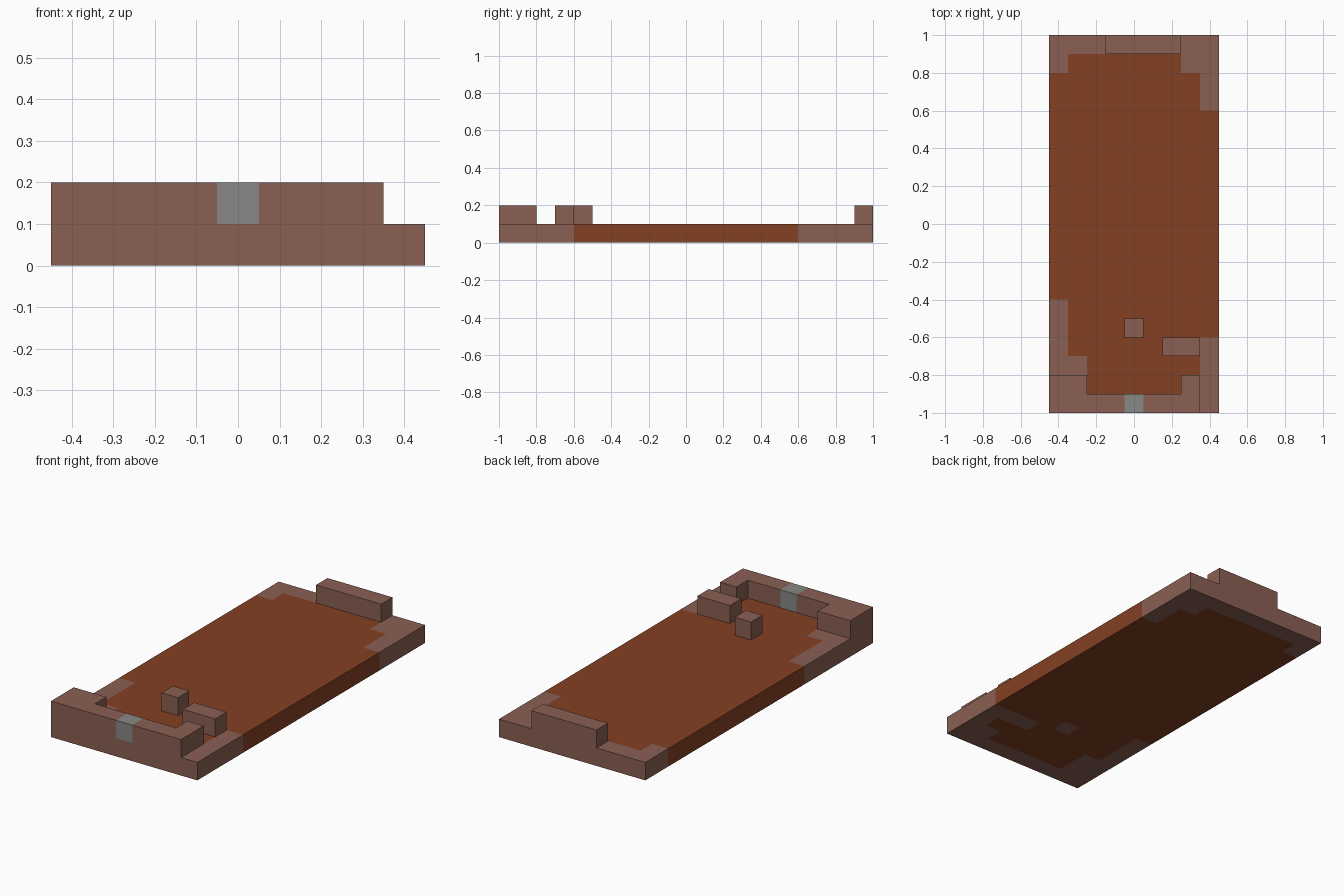
import bpy
import bmesh
from mathutils import Vector

cube = bpy.data.objects.get("Cube")
if cube:
    bpy.data.objects.remove(cube)

UNIT = 0.1
ORIGIN = Vector((-0.45, -1.0, 0.0))
SIDES = [Vector(d) for d in ((1, 0, 0), (-1, 0, 0), (0, 1, 0),
                             (0, -1, 0), (0, 0, 1), (0, 0, -1))]


def srgb(*rgb):
    return [((c / 255 + 0.055) / 1.055) ** 2.4 for c in rgb] + [1.0]


def material(name, colour):
    mat = bpy.data.materials.new(name)
    mat.use_nodes = True
    mat.diffuse_color = colour
    mat.node_tree.nodes["Principled BSDF"].inputs["Base Color"].default_value = colour
    return mat


EARTH, STONE, GREY = range(3)
MATERIALS = [material("rust_brown_earth", srgb(131, 64, 35)),
             material("dusty_brown_stone", srgb(138, 96, 83)),
             material("grey_stone", srgb(136, 136, 134))]


def fill(rects, z, mat):
    """Blocks covering rectangles (x start, x end, y start, y end)."""
    return {(x, y, z): mat for x0, x1, y0, y1 in rects
            for x in range(x0, x1) for y in range(y0, y1)}


# Raised parts, one block high
raised = {
    "front_wall": fill([(0, 8, 0, 1), (0, 2, 1, 2), (7, 8, 1, 2)], 1, STONE),
    "back_wall": fill([(3, 7, 19, 20)], 1, STONE),
    "small_post": fill([(4, 5, 4, 5)], 1, STONE),
    "low_rail": fill([(6, 8, 3, 4)], 1, STONE),
}
raised["front_wall"].update(fill([(4, 5, 0, 1)], 1, GREY))

# Floor: earth with stone corners, edges and footings below raised parts
floor = fill([(0, 9, 0, 20)], 0, EARTH)
floor.update(fill([(0, 9, 0, 1), (0, 1, 0, 6), (0, 2, 0, 3), (8, 9, 0, 4),
                   (0, 9, 19, 20), (0, 1, 18, 19), (7, 9, 18, 19),
                   (8, 9, 16, 18)], 0, STONE))
for blocks in raised.values():
    floor.update({(x, y, 0): STONE for x, y, _ in blocks})

parts = {"floor": floor, **raised}
occupied = set().union(*parts.values())


# Outer skin of each part, with flat regions merged
def build(name, blocks):
    bm = bmesh.new()
    for cell, mat in blocks.items():
        centre = Vector(cell) + Vector((0.5, 0.5, 0.5))
        for n in SIDES:
            if tuple(int(c) for c in Vector(cell) + n) in occupied:
                continue
            u = Vector((n.y, n.z, n.x))
            v = n.cross(u)
            corners = [(centre + (n + u * a + v * b) / 2) * UNIT + ORIGIN
                       for a, b in ((1, 1), (-1, 1), (-1, -1), (1, -1))]
            face = bm.faces.new([bm.verts.new(c) for c in corners])
            face.material_index = mat
    bmesh.ops.remove_doubles(bm, verts=bm.verts[:], dist=0.001)
    bmesh.ops.dissolve_limit(bm, angle_limit=0.01, verts=bm.verts[:],
                             edges=bm.edges[:], delimit={"MATERIAL"})
    mesh = bpy.data.meshes.new(name)
    bm.to_mesh(mesh)
    bm.free()
    for mat in MATERIALS:
        mesh.materials.append(mat)
    bpy.context.collection.objects.link(bpy.data.objects.new(name, mesh))


for name, blocks in parts.items():
    build(name, blocks)
